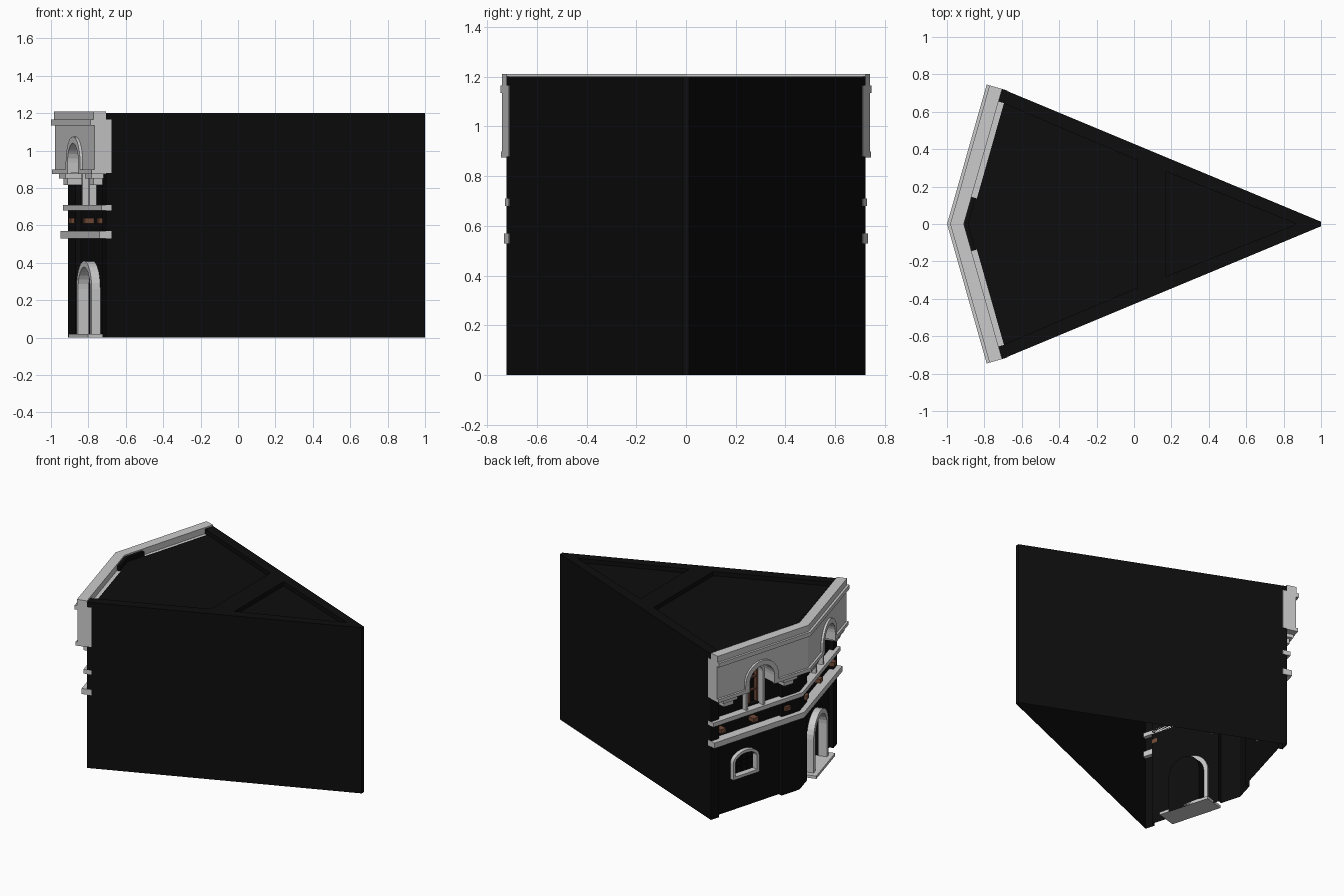
import bpy, bmesh, math
from mathutils import Vector

if "Cube" in bpy.data.objects:
    bpy.data.objects.remove(bpy.data.objects["Cube"])

CX, CY, NX = -0.705, 0.722, -0.91            # facade corner, nose
L = math.hypot(CX - NX, CY)                  # length of one facade
UX, UY = (NX - CX) / L, -CY / L              # along the facade, corner to nose
OX, OY = UY, -UX                             # outward
TAN = OY / -OX
REC = -0.03                                  # wall recess between pilasters
MID = 0.37                                   # centre of door and upper windows
BOTH, LEFT, RIGHT = (1, -1), (1,), (-1,)


def material(name, col):
    m = bpy.data.materials.new(name)
    m.diffuse_color = (*col, 1)
    m.use_nodes = True
    m.node_tree.nodes["Principled BSDF"].inputs["Base Color"].default_value = m.diffuse_color
    return m


BLACK = material("dark_wall", (0.004, 0.004, 0.004))
BROWN = material("brown_wood", (0.17, 0.07, 0.04))


def place(u, z, n, s):
    """Facade coordinates to world; ends at the nose are mitred."""
    if u > L - 1e-5:
        u = L + n * TAN
    return Vector((CX + UX * u + OX * n, s * (CY + UY * u + OY * n), z))


def add_prism(bm, a, b):
    va, vb = [bm.verts.new(p) for p in a], [bm.verts.new(p) for p in b]
    bm.faces.new(va)
    bm.faces.new(vb[::-1])
    for i in range(len(va)):
        j = (i + 1) % len(va)
        bm.faces.new((va[i], vb[i], vb[j], va[j]))


def finish(name, bm, mat=None):
    bmesh.ops.recalc_face_normals(bm, faces=bm.faces)
    me = bpy.data.meshes.new(name)
    bm.to_mesh(me)
    bm.free()
    ob = bpy.data.objects.new(name, me)
    bpy.context.collection.objects.link(ob)
    if mat:
        me.materials.append(mat)
    return ob


def facade(name, parts, mat=None, sides=BOTH):
    """parts: (outline in u,z ; n0 ; n1) extruded outward from the facade."""
    bm = bmesh.new()
    for s in sides:
        for poly, n0, n1 in parts:
            add_prism(bm, [place(u, z, n0, s) for u, z in poly],
                      [place(u, z, n1, s) for u, z in poly])
    return finish(name, bm, mat)


def plan(name, pts, z0, z1, mat=None):
    bm = bmesh.new()
    add_prism(bm, [(x, y, z0) for x, y in pts], [(x, y, z1) for x, y in pts])
    return finish(name, bm, mat)


def rect(u0, u1, z0, z1):
    return [(u0, z0), (u1, z0), (u1, z1), (u0, z1)]


def arch(c, w, z0, zs, h, seg=14):
    """Open arch line from left foot to right foot."""
    arc = [(c - w * math.cos(math.pi * i / seg), zs + h * math.sin(math.pi * i / seg))
           for i in range(seg + 1)]
    return [(c - w, z0)] + arc + [(c + w, z0)]


def ring(c, w, z0, zs, h, t):
    return arch(c, w, z0, zs, h) + arch(c, w - t, z0, zs, h - t)[::-1]


# wedge-shaped body with pilasters at corner and nose
half = [place(u, 0, n, 1) for u, n in ((0, 0), (.07, 0), (.07, REC), (.6, REC), (.6, 0))]
outline = [(1, 0.012)] + [(p.x, p.y) for p in half] + [(NX, 0)]
outline += [(x, -y) for x, y in outline[-2::-1]]
body = plan("building_body", outline, 0, 1.2, BLACK)

# recesses: roof panels, door niche, window niches
cutters = [
    plan("cut_roof_main", [(-.71, .65), (.02, .34), (.02, -.34), (-.71, -.65), (-.885, 0)], 1.17, 1.3),
    plan("cut_roof_tip", [(.17, .28), (.87, 0), (.17, -.28)], 1.17, 1.3),
    facade("cut_door", [(arch(MID, .12, -.1, .26, .12), -.1, .1)], sides=RIGHT),
    facade("cut_upper", [(arch(MID, .065, .72, .95, .065), -.07, .1)]),
    facade("cut_lower", [(arch(.3, .09, .25, .35, .05), -.06, .1)], sides=LEFT),
]
bpy.context.view_layer.objects.active = body
for c in cutters:
    m = body.modifiers.new("cut", 'BOOLEAN')
    m.operation, m.solver, m.object = 'DIFFERENCE', 'EXACT', c
    bpy.ops.object.modifier_apply(modifier=m.name)
    bpy.data.objects.remove(c)

# the underside is open
bm = bmesh.new()
bm.from_mesh(body.data)
under = [f for f in bm.faces if f.normal.z < -.9 and f.calc_center_median().z < .001]
bmesh.ops.delete(bm, geom=under, context='FACES')
bm.to_mesh(body.data)
bm.free()
body.data.materials.clear()
body.data.materials.append(BLACK)
body.data.polygons.foreach_set("material_index", [0] * len(body.data.polygons))

# overhanging upper bay with arched openings
bay = [(0, .88)] + arch(MID, .105, .88, .935, .105) + [(L, .88), (L, 1.165), (0, 1.165)]
facade("upper_bay", [(bay, REC, .065)])
facade("bay_arch_trim", [(ring(MID, .14, .875, .935, .14, .035), .06, .08)])
facade("bay_bottom_trim", [(rect(0, MID - .14, .875, .9), 0, .08),
                           (rect(MID + .14, L, .875, .9), 0, .08)])
facade("cornice_trim", [(rect(0, L, 1.135, 1.165), .06, .086)])
facade("parapet_cap", [(rect(0, L, 1.165, 1.21), 0, .07)])

# stepped corbels below the bay
corbels = []
for u in (.11, .62):
    corbels += [(rect(u - .06, u + .06, .85, .876), REC, .068),
                (rect(u - .04, u + .04, .815, .85), REC, .05)]
facade("corbels", corbels)

# string courses and beam ends between them
facade("lower_string_course", [(rect(0, L, .53, .57), REC, .037)])
facade("upper_string_course", [(rect(0, L, .68, .71), REC, .025)])
facade("beam_ends", [(rect(u - .022, u + .022, .61, .64), REC, .02)
                     for u in (.09, .365, .64)], BROWN)

# upper windows
facade("upper_window_frame", [(ring(MID, .08, .71, .95, .08, .018), REC - .01, .01)])
bars = [(rect(MID - .006, MID + .006, .72, 1.01), -.065, -.05)]
bars += [(rect(MID - .065, MID + .065, z - .005, z + .005), -.065, -.05) for z in (.81, .9)]
bars += [(ring(MID, .066, .72, .95, .066, .012), -.07, -.045)]
facade("upper_window_bars", bars, BROWN)

# ground floor window
facade("ground_window_frame", [(ring(.3, .11, .25, .35, .07, .02), REC - .01, 0),
                               (rect(.19, .41, .23, .25), REC - .01, 0)], sides=LEFT)
grid = [(rect(u - .003, u + .003, .25, .39), -.055, -.045) for u in (.255, .3, .345)]
grid += [(rect(.21, .39, z - .003, z + .003), -.055, -.045) for z in (.29, .33)]
facade("ground_window_bars", grid, BLACK, LEFT)

# entrance surround and step
facade("door_frame", [(ring(MID, .15, .02, .26, .15, .033), REC - .01, .018)], sides=RIGHT)
facade("door_step", [(rect(MID - .19, MID + .19, 0, .02), -.1, .05)], sides=RIGHT)
facade("door_centre_strip", [(rect(MID - .005, MID + .005, .02, .37), -.1, -.092)], BLACK, RIGHT)
